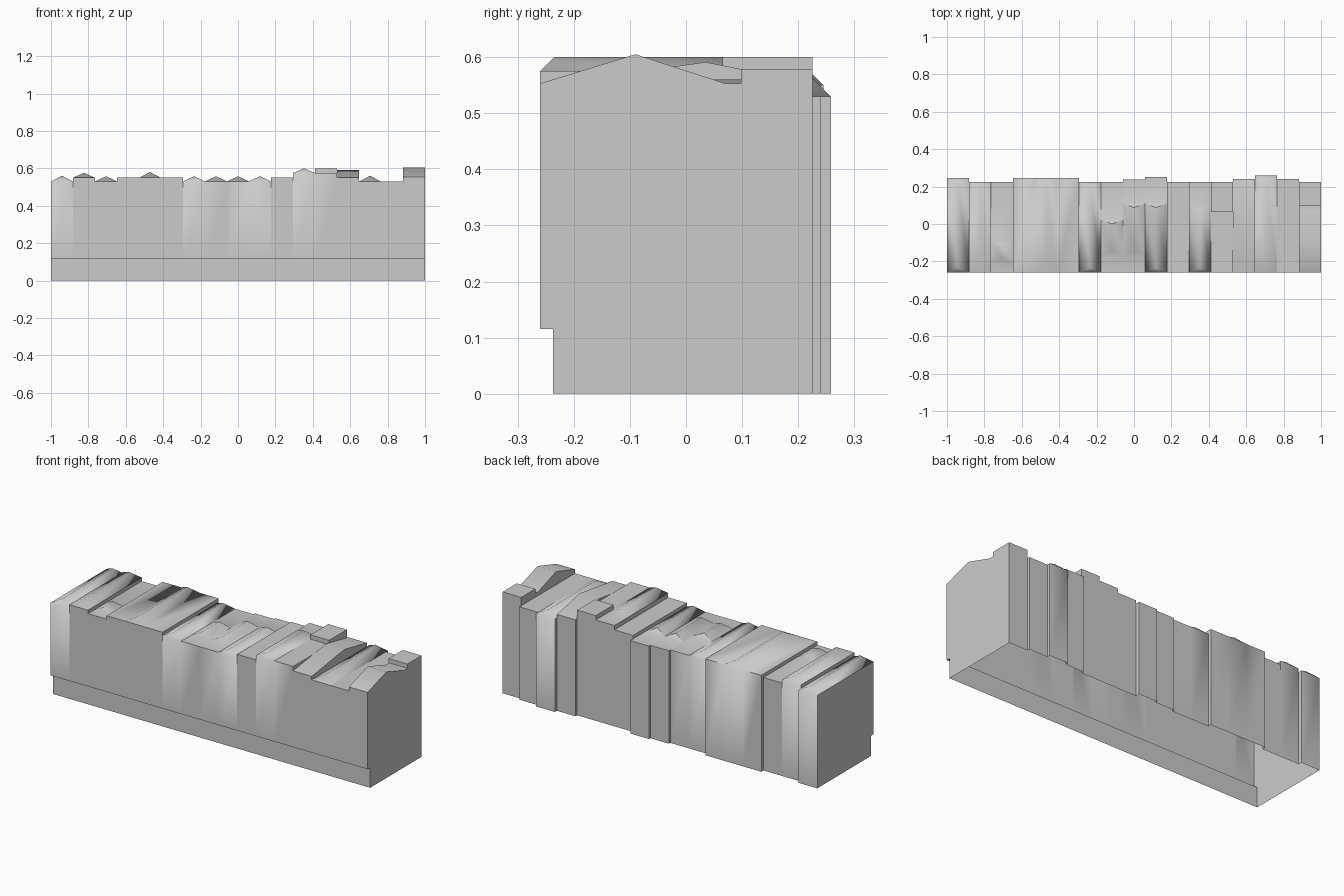
import bpy, bmesh, math

if "Cube" in bpy.data.objects:
    bpy.data.objects.remove(bpy.data.objects["Cube"])

W = 2 / 17                        # width of one house
FRONT, PLINTH, LEDGE = -0.26, -0.237, 0.115


def flat(z, back, hip=None):
    """House with a flat top; hip = (y0, y1, front inset, back inset, rise)."""
    return dict(top=[(FRONT, z), (back, z)], hip=hip, z=z)


def shaped(*top):
    """House with a custom roof profile in (y, z)."""
    return dict(top=list(top), hip=None, z=0)


# The row of houses, left to right
houses = [
    flat(.53, .245, (FRONT, .245, .03, .03, .03)),
    flat(.55, .225, (FRONT, .225, .12, .026, .026)),
    flat(.53, .225, (-.21, -.085, .025, .025, .028)),
    flat(.55, .245),
    flat(.55, .245, (FRONT, .245, .06, .03, .03)),
    flat(.55, .245),
    flat(.53, .225, (FRONT, .225, .027, .027, .028)),
    flat(.53, .225, (-.17, .022, .025, .022, .028)),
    flat(.53, .238, (-.17, .11, .025, .022, .028)),
    flat(.53, .25, (FRONT, .11, .025, .022, .028)),
    flat(.55, .225),
    flat(.575, .225, (FRONT, .11, .025, .022, .025)),
    shaped((FRONT, .575), (.065, .575), (.065, .6), (.225, .6)),
    shaped((FRONT, .55), (.035, .591), (.24, .55)),
    flat(.53, .258, (FRONT, .258, .07, .03, .03)),
    flat(.53, .24),
    shaped((FRONT, .553), (-.09, .605), (.07, .553), (.098, .553),
           (.098, .578), (.225, .578)),
]

bm = bmesh.new()


def face(*pts):
    bm.faces.new([bm.verts.new(p) for p in pts])


def floor(y):
    return LEDGE if y < PLINTH else 0.0


def height(house, y):
    if house:
        for (a, za), (b, zb) in zip(house["top"], house["top"][1:]):
            if a < b and a <= y <= b:
                return za + (zb - za) * (y - a) / (b - a)
    return floor(y)


def strip(x0, x1, a, b):
    face((x0, *a), (x1, *a), (x1, *b), (x0, *b))


# Front, plinth, back and roof of each house (open underneath)
for i, h in enumerate(houses):
    x0, x1 = -1 + i * W, -1 + (i + 1) * W
    top, hip = h["top"], h["hip"]
    back = top[-1][0]
    path = [(PLINTH, 0), (PLINTH, LEDGE), (FRONT, LEDGE)] + top + [(back, 0)]
    if not hip:
        for a, b in zip(path, path[1:]):
            strip(x0, x1, a, b)
        continue
    y0, y1, fi, bi, rise = hip
    z, xm = h["z"], (x0 + x1) / 2
    walls = path[:4]
    for a, b in list(zip(walls, walls[1:])) + [(path[-2], path[-1])]:
        strip(x0, x1, a, b)
    if y0 > FRONT:
        strip(x0, x1, (FRONT, z), (y0, z))
    if y1 < back:
        strip(x0, x1, (y1, z), (back, z))
    r0, r1 = (xm, y0 + fi, z + rise), (xm, y1 - bi, z + rise)
    face((x0, y0, z), (x1, y0, z), r0)
    face((x1, y1, z), (x0, y1, z), r1)
    face((x1, y0, z), (x1, y1, z), r1, r0)
    face((x0, y1, z), (x0, y0, z), r0, r1)

# Side walls only where one neighbour stands out past the other
for i in range(len(houses) + 1):
    x = -1 + i * W
    left = houses[i - 1] if i > 0 else None
    right = houses[i] if i < len(houses) else None
    ys = {PLINTH}
    for h in (left, right):
        if h:
            ys |= {p[0] for p in h["top"]}
    ys = sorted(ys)
    e = 1e-6
    for a, b in zip(ys, ys[1:]):
        diff = lambda y: height(left, y) - height(right, y)
        da, db = diff(a + e), diff(b - e)
        cuts = [a, b]
        if da * db < 0 and min(abs(da), abs(db)) > 1e-4:
            cuts.insert(1, a + (b - a) * da / (da - db))
        for c, d in zip(cuts, cuts[1:]):
            m = diff((c + d) / 2)
            if abs(m) < 1e-5:
                continue
            hi, lo = (left, right) if m > 0 else (right, left)
            pts = [(x, c, height(lo, c + e)), (x, d, height(lo, d - e)),
                   (x, d, height(hi, d - e)), (x, c, height(hi, c + e))]
            face(*(pts if m > 0 else pts[::-1]))

bmesh.ops.remove_doubles(bm, verts=bm.verts, dist=2e-5)
mesh = bpy.data.meshes.new("terrace_row")
bm.to_mesh(mesh)
bm.free()
row = bpy.data.objects.new("terrace_row", mesh)
bpy.context.collection.objects.link(row)

# Soft ridges, crisp walls and hip ends
bpy.context.view_layer.objects.active = row
row.select_set(True)
bpy.ops.object.shade_smooth_by_angle(angle=math.radians(54))
